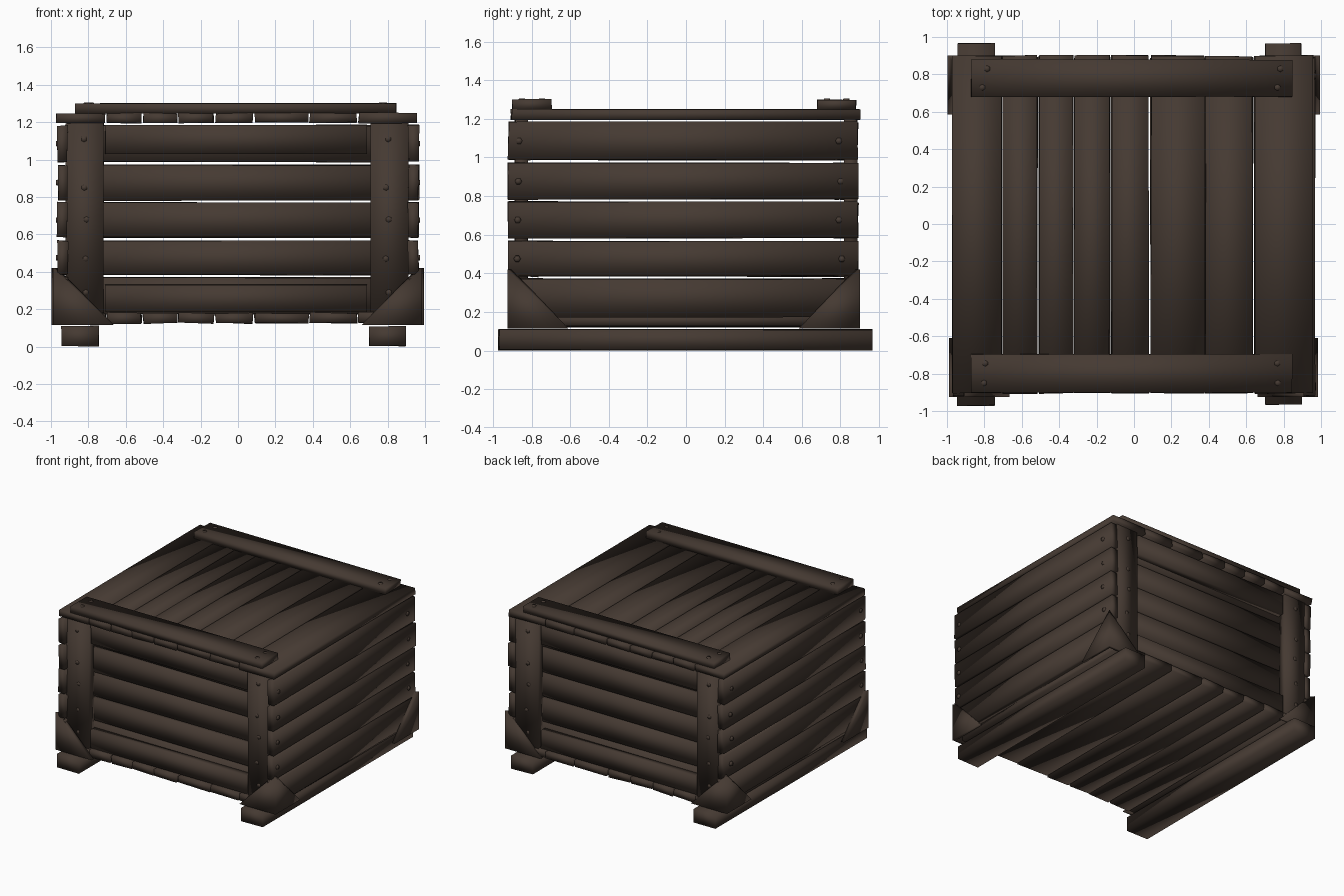
import bpy, bmesh, random
from mathutils import Vector, Matrix

if "Cube" in bpy.data.objects:
    bpy.data.objects.remove(bpy.data.objects["Cube"])

random.seed(4)
wood = bpy.data.materials.new("dark_brown_wood")
wood.diffuse_color = (0.060, 0.042, 0.032, 1)
wood.use_nodes = True
wood.node_tree.nodes["Principled BSDF"].inputs["Base Color"].default_value = wood.diffuse_color


def finish(name, bm):
    bmesh.ops.recalc_face_normals(bm, faces=bm.faces)
    me = bpy.data.meshes.new(name)
    for f in bm.faces:
        f.smooth = True   # soft, rounded look on every plank
    bm.to_mesh(me)
    bm.free()
    me.materials.append(wood)
    ob = bpy.data.objects.new(name, me)
    bpy.context.collection.objects.link(ob)
    return ob


def plank(name, x, y, z, wobble=0.005):
    """Box between the given ranges with slightly uneven hand-cut corners."""
    bm = bmesh.new()
    bmesh.ops.create_cube(bm, size=1)
    for v in bm.verts:
        lo_hi = [r[1] if c > 0 else r[0] for c, r in zip(v.co, (x, y, z))]
        v.co = Vector([c + random.uniform(-wobble, wobble) for c in lo_hi])
    return finish(name, bm)


def nail(pos, normal):
    """Small, nearly flush six-sided nail head."""
    bm = bmesh.new()
    rot = Vector((0, 0, 1)).rotation_difference(Vector(normal)).to_matrix().to_4x4()
    bmesh.ops.create_cone(bm, cap_ends=True, segments=6, radius1=0.02, radius2=0.015,
                          depth=0.014, matrix=Matrix.Translation(pos) @ rot)
    finish("nail_head", bm)


def side_range(s, near, far):
    return sorted((s * near, s * far))


# runners under the crate
plank("runner_left", (-0.943, -0.745), (-0.97, 0.965), (0.003, 0.11), 0.003)
plank("runner_right", (0.70, 0.895), (-0.965, 0.965), (0.003, 0.11), 0.003)

# lid and floor boards share the same uneven widths
boards = [(-0.97, -0.71), (-0.70, -0.517), (-0.507, -0.327), (-0.317, -0.13),
          (-0.12, 0.077), (0.09, 0.375), (0.383, 0.635), (0.645, 0.955)]
for i, bx in enumerate(boards):
    plank("lid_board", bx, (-0.905, 0.90), (1.197, 1.248), 0.004)
    fx = (max(bx[0], -0.92), min(bx[1], 0.91))
    plank("floor_board", fx, (-0.90, 0.89), (0.125, 0.18))

# horizontal wall slats
rows = [(0.175, 0.37), (0.383, 0.567), (0.583, 0.77), (0.783, 0.97), (0.988, 1.183)]
for z in rows:
    zc = (z[0] + z[1]) / 2
    for s in (-1, 1):
        plank("end_slat", (-0.91, 0.90), side_range(s, 0.765, 0.82), z, 0.004)
        plank("side_slat", side_range(s, 0.91, 0.965), (-0.92, 0.89), z)
        for y in (-0.865, 0.80):
            nail((s * 0.967, y + random.uniform(-.01, .01), zc), (s, 0, 0))

# corner posts and the rails between them, front and back
for s in (-1, 1):
    py = side_range(s, 0.82, 0.885)
    plank("corner_post_left", (-0.92, -0.72), py, (0.18, 1.195), 0.003)
    plank("corner_post_right", (0.71, 0.91), py, (0.18, 1.195), 0.003)
    ry = side_range(s, 0.82, 0.875)
    plank("top_rail", (-0.71, 0.69), ry, (1.03, 1.185), 0.002)
    plank("bottom_rail", (-0.71, 0.69), ry, (0.185, 0.33), 0.002)
    for x in (-0.82, 0.80):
        for z in (0.29, 0.47, 0.68, 0.85, 1.11):
            nail((x + random.uniform(-.012, .012), s * 0.883, z), (0, s, 0))

# two battens across the lid
for y0, y1 in ((-0.90, -0.695), (0.68, 0.88)):
    plank("lid_batten", (-0.87, 0.845), (y0, y1), (1.248, 1.30), 0.003)
    for x in (-0.80, 0.78):
        for y in (y0 + 0.05, y1 - 0.05):
            nail((x + random.uniform(-.015, .015), y, 1.298), (0, 0, 1))


def corner_bracket(sx, sy, ox, oy):
    """Triangular plate folded round a bottom corner."""
    bm = bmesh.new()
    t, ex, ey = 0.025, ox - 0.325, oy - 0.315

    def point(x, y, z):
        return bm.verts.new((sx * x, sy * y, z))

    # corner foot, end-wall tip, side-wall tip, top: outer then inner layer
    a, b, c, d = (point(*p) for p in ((ox, oy, .115), (ex, oy, .115),
                                      (ox, ey, .115), (ox, oy, .42)))
    e, f, g, h = (point(*p) for p in ((ox - t, oy - t, .115), (ex, oy - t, .115),
                                      (ox - t, ey, .115), (ox - t, oy - t, .42)))
    for face in ((a, b, d), (a, d, c), (e, h, f), (e, g, h),
                 (a, e, f, b), (a, c, g, e), (b, f, h, d), (c, d, h, g)):
        bm.faces.new(face)
    finish("corner_bracket", bm)


corner_bracket(-1, -1, 0.99, 0.925)
corner_bracket(1, -1, 0.985, 0.925)
corner_bracket(-1, 1, 0.998, 0.90)
corner_bracket(1, 1, 0.995, 0.90)
